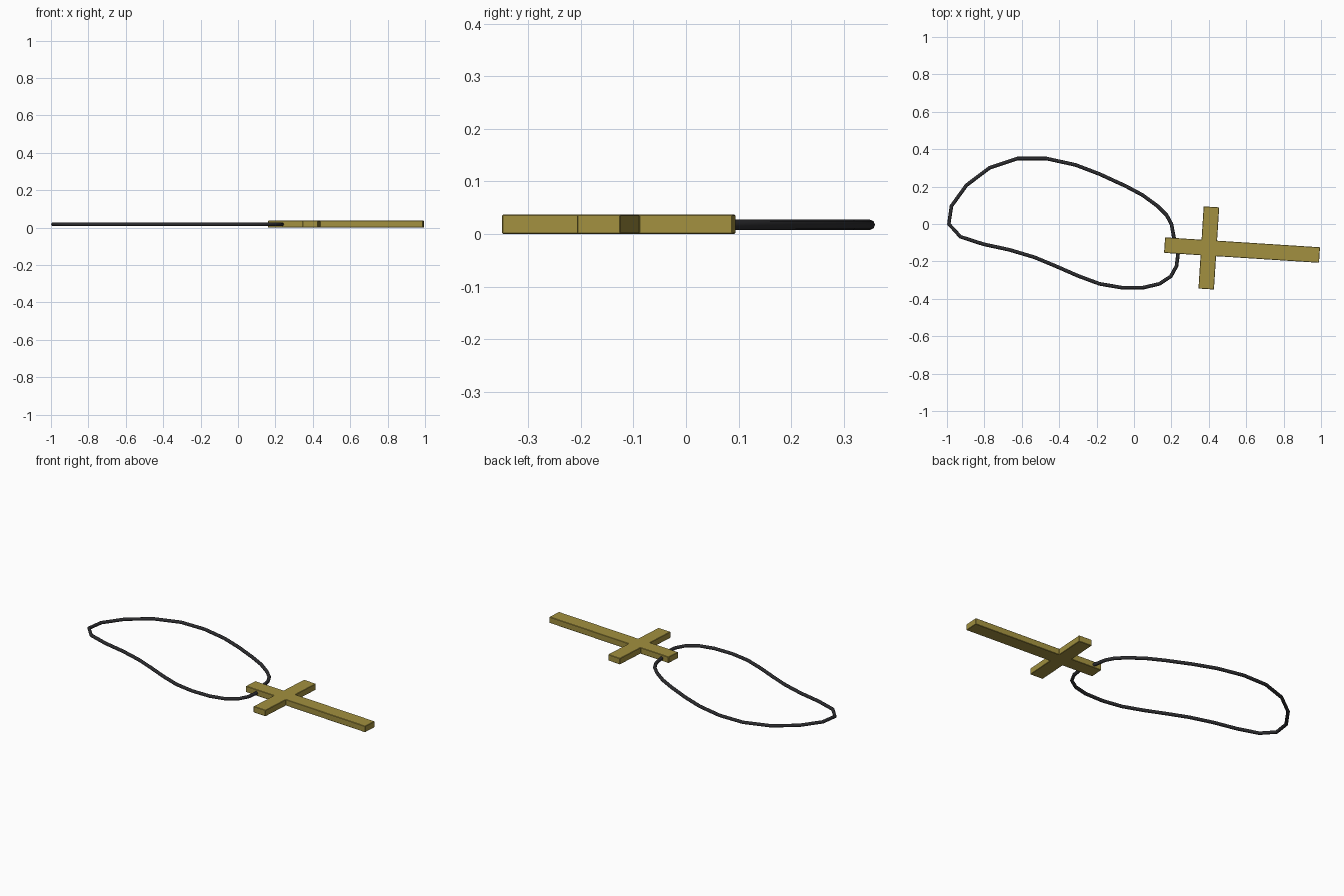
import bpy, bmesh, math
from mathutils import Matrix

if "Cube" in bpy.data.objects:
    bpy.data.objects.remove(bpy.data.objects["Cube"])


def material(name, color):
    mat = bpy.data.materials.new(name)
    mat.diffuse_color = (*color, 1)
    mat.use_nodes = True
    mat.node_tree.nodes["Principled BSDF"].inputs["Base Color"].default_value = mat.diffuse_color
    return mat


# Cord: closed path lying flat, with a round section
path = [(-0.99, 0), (-0.976, 0.096), (-0.896, 0.207), (-0.773, 0.300),
        (-0.623, 0.350), (-0.468, 0.350), (-0.313, 0.316), (-0.184, 0.267),
        (-0.045, 0.203), (0.045, 0.155), (0.126, 0.096), (0.174, 0.048),
        (0.200, 0), (0.213, -0.07), (0.235, -0.165), (0.227, -0.225),
        (0.197, -0.28), (0.136, -0.32), (0.05, -0.34), (-0.067, -0.34),
        (-0.184, -0.32), (-0.300, -0.277), (-0.414, -0.227), (-0.532, -0.178),
        (-0.666, -0.138), (-0.805, -0.108), (-0.928, -0.068)]
curve = bpy.data.curves.new("cord", 'CURVE')
curve.dimensions = '3D'
curve.bevel_depth = 0.0098
curve.bevel_resolution = 2
spline = curve.splines.new('POLY')
spline.points.add(len(path) - 1)
for point, (x, y) in zip(spline.points, path):
    point.co = (x, y, 0.0175, 1)
spline.use_cyclic_u = True
curve.materials.append(material("black_cord", (0.025, 0.025, 0.028)))
cord = bpy.data.objects.new("cord", curve)
bpy.context.collection.objects.link(cord)

# Cross pendant: extruded outline around the crossing point, long arm along +x
w, arm, short, long = 0.0415, 0.22, 0.237, 0.593
outline = [(-short, -w), (-w, -w), (-w, -arm), (w, -arm), (w, -w), (long, -w),
           (long, w), (w, w), (w, arm), (-w, arm), (-w, w), (-short, w)]
bm = bmesh.new()
face = bm.faces.new([bm.verts.new((x, y, 0)) for x, y in outline])
top = bmesh.ops.extrude_face_region(bm, geom=[face])
bmesh.ops.translate(bm, vec=(0, 0, 0.037),
                    verts=[v for v in top["geom"] if isinstance(v, bmesh.types.BMVert)])
bmesh.ops.recalc_face_normals(bm, faces=bm.faces)
mesh = bpy.data.meshes.new("cross_pendant")
bm.to_mesh(mesh)
bm.free()
mesh.materials.append(material("brass", (0.36, 0.28, 0.05)))
cross = bpy.data.objects.new("cross_pendant", mesh)
bpy.context.collection.objects.link(cross)
cross.matrix_world = Matrix.Translation((0.400, -0.128, 0)) @ Matrix.Rotation(math.radians(-3.65), 4, 'Z')

# Slightly softened edges
bevel = cross.modifiers.new("edge_bevel", 'BEVEL')
bevel.width = 0.002
bevel.segments = 1
